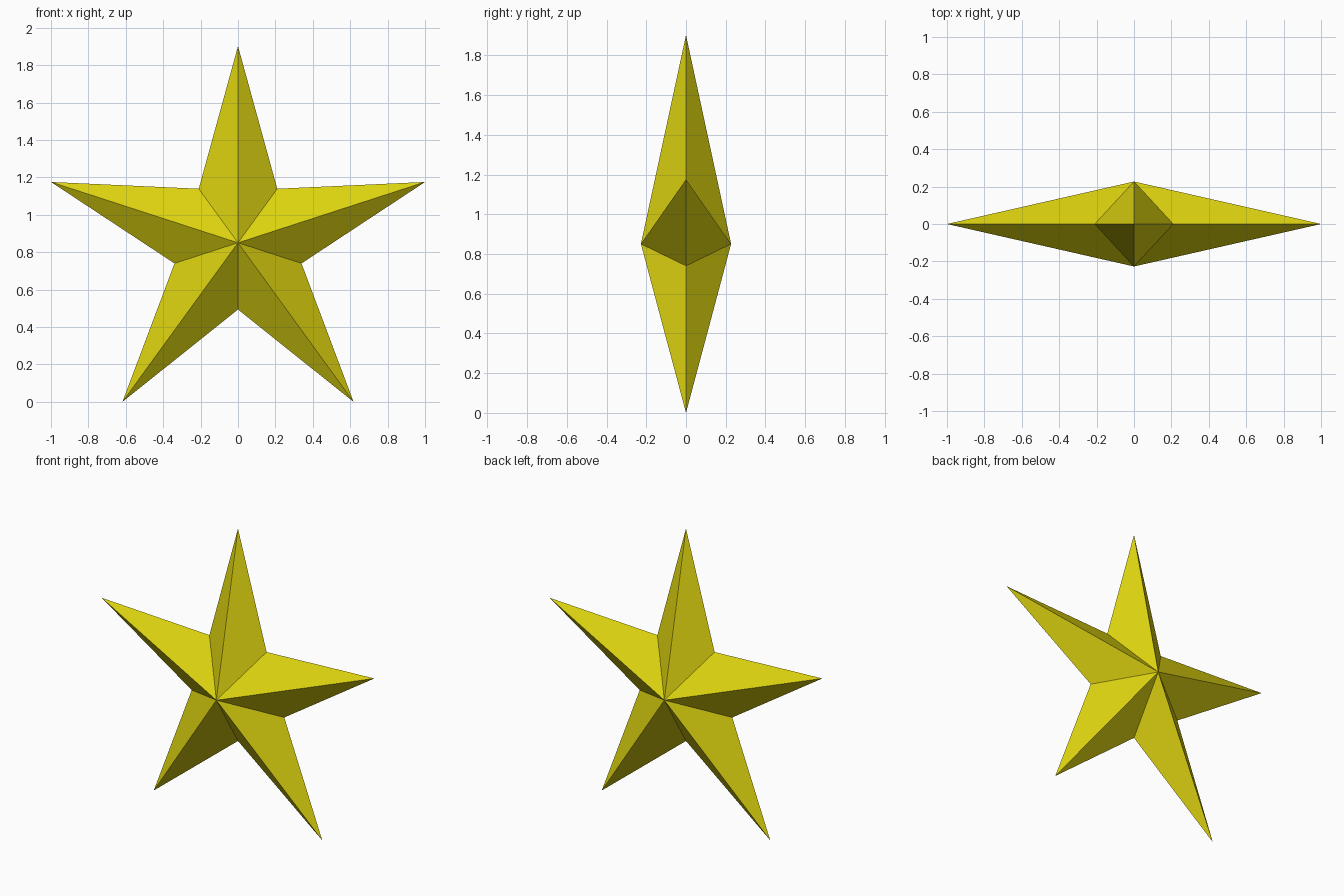
import bpy, bmesh, math

if "Cube" in bpy.data.objects:
    bpy.data.objects.remove(bpy.data.objects["Cube"])

R_OUT = 1 / math.sin(math.radians(72))   # tip radius, gives a width of 2
R_IN = 0.357                             # notch radius
DEPTH = 0.227                            # half thickness at the centre
CZ = R_OUT * math.cos(math.radians(36))  # centre height, lower tips on z = 0

yellow = bpy.data.materials.new("yellow")
yellow.diffuse_color = (0.74, 0.67, 0.005, 1)
yellow.use_nodes = True
yellow.node_tree.nodes["Principled BSDF"].inputs["Base Color"].default_value = yellow.diffuse_color

# Star outline in the xz plane, joined to a front and a back apex
bm = bmesh.new()
rim = []
for i in range(10):
    a = math.radians(36 * i)
    r = R_IN if i % 2 else R_OUT
    rim.append(bm.verts.new((r * math.sin(a), 0, CZ + r * math.cos(a))))
for y in (-DEPTH, DEPTH):
    apex = bm.verts.new((0, y, CZ))
    for i in range(10):
        bm.faces.new((apex, rim[i], rim[(i + 1) % 10]))
bmesh.ops.recalc_face_normals(bm, faces=bm.faces)

mesh = bpy.data.meshes.new("star")
bm.to_mesh(mesh)
bm.free()
mesh.materials.append(yellow)
star = bpy.data.objects.new("star", mesh)
bpy.context.collection.objects.link(star)
